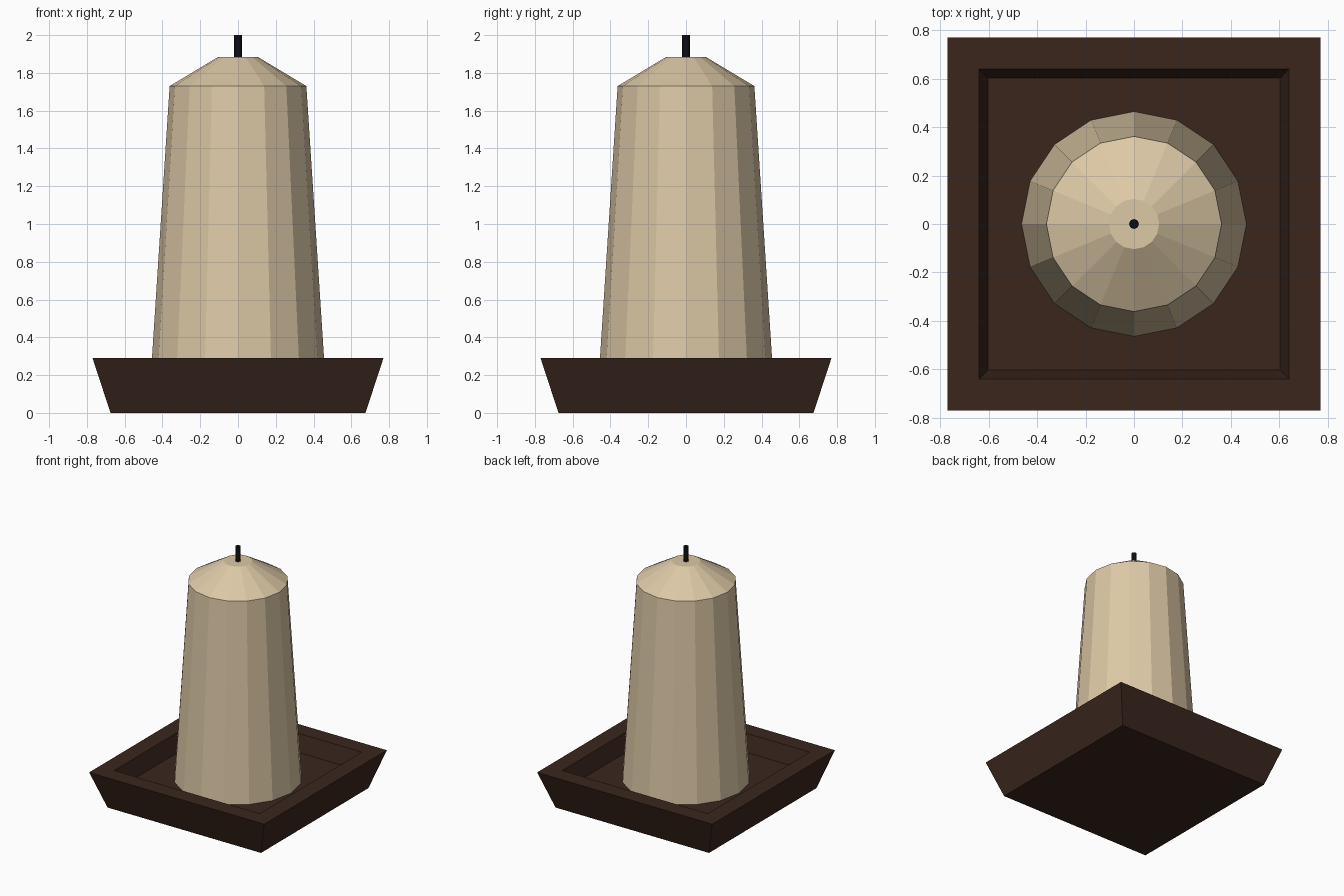
import bpy, bmesh
from math import cos, sin, pi, sqrt

if "Cube" in bpy.data.objects:
    bpy.data.objects.remove(bpy.data.objects["Cube"])


def material(name, rgb):
    m = bpy.data.materials.new(name)
    m.diffuse_color = (*rgb, 1)
    m.use_nodes = True
    m.node_tree.nodes["Principled BSDF"].inputs["Base Color"].default_value = m.diffuse_color
    return m


def loft(name, profile, sides, mat, turn=0.0):
    """Stack of regular polygon rings (radius, z), capped at both ends."""
    bm = bmesh.new()
    rings = [[bm.verts.new((r * cos(turn + 2 * pi * i / sides),
                            r * sin(turn + 2 * pi * i / sides), z))
              for i in range(sides)] for r, z in profile]
    for a, b in zip(rings, rings[1:]):
        for i in range(sides):
            j = (i + 1) % sides
            bm.faces.new((a[i], a[j], b[j], b[i]))
    bm.faces.new(rings[0][::-1])
    bm.faces.new(rings[-1])
    mesh = bpy.data.meshes.new(name)
    bm.to_mesh(mesh)
    bm.free()
    mesh.materials.append(mat)
    ob = bpy.data.objects.new(name, mesh)
    bpy.context.collection.objects.link(ob)
    return ob


wood = material("dark_wood", (0.042, 0.019, 0.012))
wax = material("wax", (0.72, 0.58, 0.38))
black = material("black", (0.004, 0.004, 0.005))

FLOOR = 0.16

# Square tray: flared outside, flat rim, recessed floor
tray = [(0.675, 0), (0.77, 0.29), (0.64, 0.29), (0.602, FLOOR)]
loft("tray", [(h * sqrt(2), z) for h, z in tray], 4, wood, pi / 4)

# Tapered candle with sloped shoulder and flat tip
loft("candle", [(0.464, FLOOR), (0.362, 1.73), (0.104, 1.885)], 16, wax)

# Wick
loft("wick", [(0.02, 1.87), (0.02, 2.0)], 16, black)
